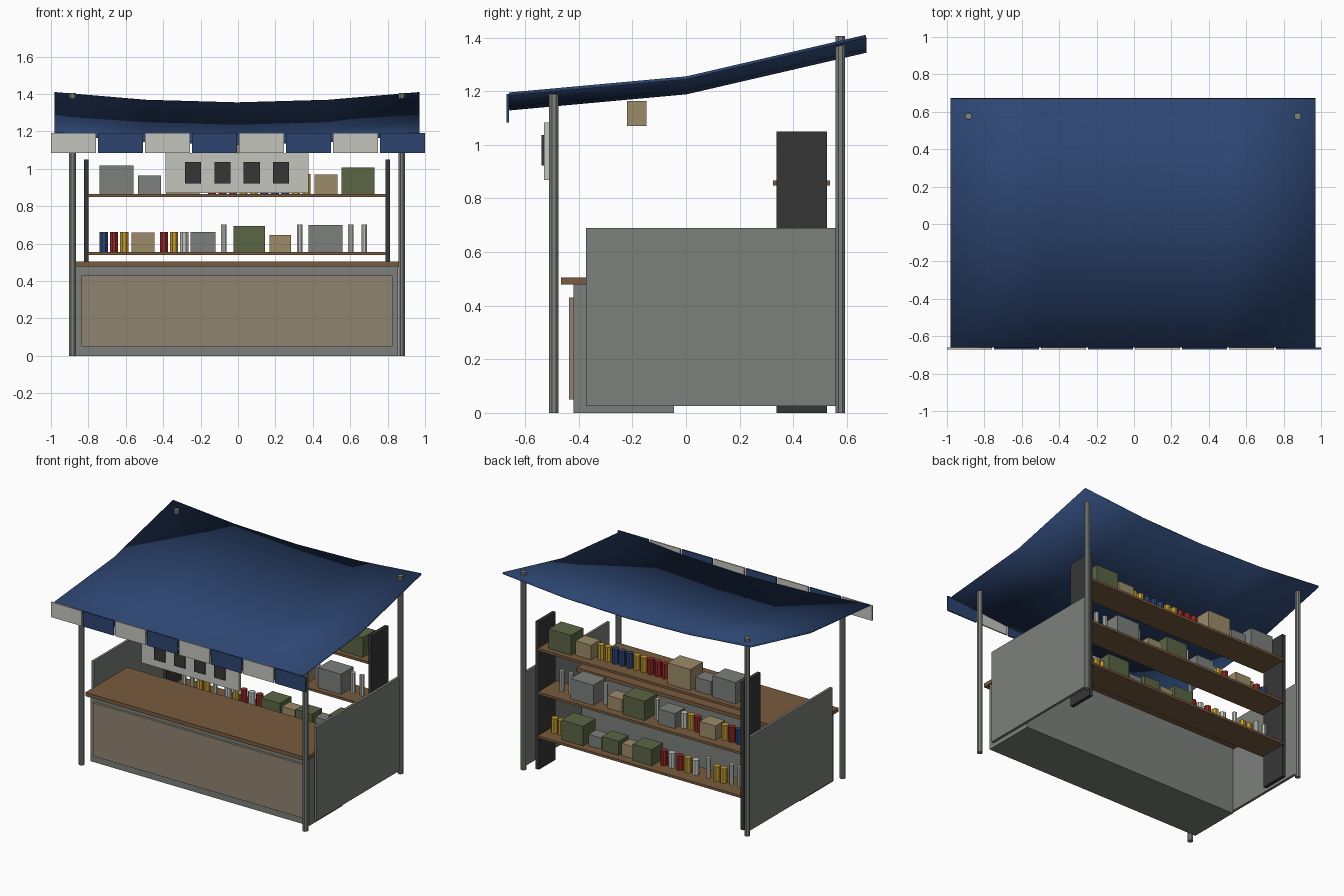
import bpy, bmesh, math

if "Cube" in bpy.data.objects:
    bpy.data.objects.remove(bpy.data.objects["Cube"], do_unlink=True)

CX = -0.005  # stall body sits a hair off the valance centre


def material(name, r, g, b):
    m = bpy.data.materials.new(name)
    m.use_nodes = True
    m.diffuse_color = (r, g, b, 1)
    m.node_tree.nodes["Principled BSDF"].inputs["Base Color"].default_value = (r, g, b, 1)
    return m


BLUE = material("canvas blue", 0.026, 0.06, 0.165)
WHITE = material("off white", 0.56, 0.56, 0.52)
GRAY = material("painted gray", 0.20, 0.215, 0.20)
PANEL = material("panel beige", 0.28, 0.23, 0.165)
WOOD = material("wood brown", 0.19, 0.105, 0.05)
DARK = material("charcoal", 0.037, 0.037, 0.037)
TAN = material("carton tan", 0.33, 0.26, 0.14)
GREEN = material("crate green", 0.105, 0.13, 0.06)
RED = material("can red", 0.30, 0.022, 0.018)
YELLOW = material("can yellow", 0.55, 0.33, 0.03)


def finish(bm, name, mat):
    bmesh.ops.recalc_face_normals(bm, faces=bm.faces)
    mesh = bpy.data.meshes.new(name)
    bm.to_mesh(mesh)
    bm.free()
    mesh.materials.append(mat)
    ob = bpy.data.objects.new(name, mesh)
    bpy.context.collection.objects.link(ob)
    return ob


def box(name, x, y, z, mat):
    """Box from (min, max) pairs on each axis."""
    bm = bmesh.new()
    bmesh.ops.create_cube(bm, size=1)
    for v in bm.verts:
        v.co = [(a + b) / 2 + c * (b - a) for c, (a, b) in zip(v.co, (x, y, z))]
    return finish(bm, name, mat)


def span(centre, width):
    return (centre - width / 2, centre + width / 2)


def cylinder(name, x, y, z0, height, radius, mat):
    bm = bmesh.new()
    bmesh.ops.create_cone(bm, cap_ends=True, segments=8, radius1=radius,
                          radius2=radius, depth=height)
    bmesh.ops.rotate(bm, verts=bm.verts, cent=(0, 0, 0), matrix=turn)
    ob = finish(bm, name, mat)
    ob.location = (x, y, z0 + height / 2)
    return ob


from mathutils import Matrix
turn = Matrix.Rotation(math.pi / 8, 3, "Z")

# Sagging canopy sheet
bm = bmesh.new()
rows = []
for y, z in ((-0.66, 1.195), (0, 1.255), (0.67, 1.41)):
    rows.append([bm.verts.new((CX + 0.975 * t, y, z - 0.055 * (1 - t * t)))
                 for t in (-1, -0.5, 0, 0.5, 1)])
for low, high in zip(rows, rows[1:]):
    for i in range(4):
        bm.faces.new((low[i], low[i + 1], high[i + 1], high[i]))
canopy = finish(bm, "canopy", BLUE)
solid = canopy.modifiers.new("thickness", "SOLIDIFY")
solid.thickness = 0.012
solid.offset = -1
bpy.context.view_layer.objects.active = canopy
canopy.select_set(True)
bpy.ops.object.shade_smooth_by_angle()
canopy.select_set(False)

# Striped valance flaps
for i in range(8):
    box(f"valance_flap_{i + 1}", span(-0.88 + i * 1.76 / 7, 0.24), (-0.67, -0.661),
        (1.083, 1.19), BLUE if i % 2 else WHITE)

# Posts, side panels and shelf uprights on both sides
for side, s in (("right", -1), ("left", 1)):
    px = CX + s * 0.88
    cylinder(f"front_post_{side}", px, -0.493, 0, 1.19, 0.019, GRAY)
    cylinder(f"back_post_{side}", px, 0.576, 0, 1.405, 0.019, GRAY)
    box(f"side_panel_{side}", span(CX + s * 0.875, 0.018), (-0.373, 0.565), (0.025, 0.69), GRAY)
    box(f"shelf_upright_{side}", span(CX + s * 0.806, 0.025), (0.337, 0.526), (0, 1.05), DARK)

# Counter
box("counter_base", span(CX, 1.72), (-0.42, -0.045), (0, 0.48), GRAY)
box("counter_front_panel", span(CX, 1.663), (-0.436, -0.42), (0.05, 0.43), PANEL)
box("counter_top", span(CX, 1.735), (-0.467, 0), (0.478, 0.505), WOOD)

# Hanging menu board with four dark cards
box("menu_board", span(CX, 0.765), (-0.53, -0.507), (0.869, 1.083), WHITE)
for i in range(4):
    box(f"menu_card_{i + 1}", span(CX + (i - 1.5) * 0.157, 0.086), (-0.539, -0.53),
        (0.922, 1.037), DARK)

# Lantern under the canopy
box("lantern", span(CX, 0.075), (-0.22, -0.147), (1.07, 1.164), TAN)

# Shelves
TOP, MIDDLE, LOW = 0.866, 0.556, 0.246
for label, z in (("top", TOP), ("middle", MIDDLE), ("low", LOW)):
    box(f"shelf_{label}", span(CX, 1.60), (0.325, 0.537), (z - 0.017, z), WOOD)

ITEM_Y = 0.43


def crates(z, items):
    for x, w, h, mat in items:
        box("crate", span(x, w), span(ITEM_Y, min(0.14, w * 0.85)), (z, z + h), mat)


def cans(z, start, step, mats):
    for i, mat in enumerate(mats):
        cylinder("can", start + i * step, ITEM_Y, z, 0.105, 0.024, mat)


def bottles(z, xs):
    for x in xs:
        cylinder("bottle", x, ITEM_Y, z, 0.145, 0.016, WHITE)


# Top shelf goods
crates(TOP, [(-0.65, 0.18, 0.152, GRAY), (-0.472, 0.123, 0.097, GRAY),
             (-0.295, 0.18, 0.15, TAN), (0.47, 0.122, 0.102, TAN),
             (0.642, 0.175, 0.14, GREEN)])
cans(TOP, 0.365, -0.056, [YELLOW] * 2 + [BLUE] * 3 + [YELLOW] * 2 + [RED] * 3)

# Middle shelf goods
crates(MIDDLE, [(-0.508, 0.125, 0.102, TAN), (-0.187, 0.135, 0.106, GRAY),
                (0.06, 0.17, 0.138, GREEN), (0.225, 0.115, 0.09, TAN),
                (0.468, 0.18, 0.144, GRAY)])
cans(MIDDLE, -0.718, 0.055, [BLUE, RED, YELLOW])
cans(MIDDLE, -0.396, 0.054, [RED, YELLOW, WHITE])
bottles(MIDDLE, [-0.075, 0.33, 0.604, 0.675])

# Low shelf goods
crates(LOW, [(0.545, 0.17, 0.14, GREEN), (0.385, 0.10, 0.08, GRAY),
             (0.255, 0.13, 0.10, GREEN), (0.125, 0.10, 0.085, TAN),
             (0, 0.15, 0.115, GREEN)])
cans(LOW, 0.73, -0.052, [YELLOW] * 3)
cans(LOW, -0.13, -0.062, [RED, WHITE, RED, YELLOW, WHITE])
cans(LOW, -0.545, -0.054, [YELLOW] * 2)
bottles(LOW, [-0.48, -0.66, -0.725])
